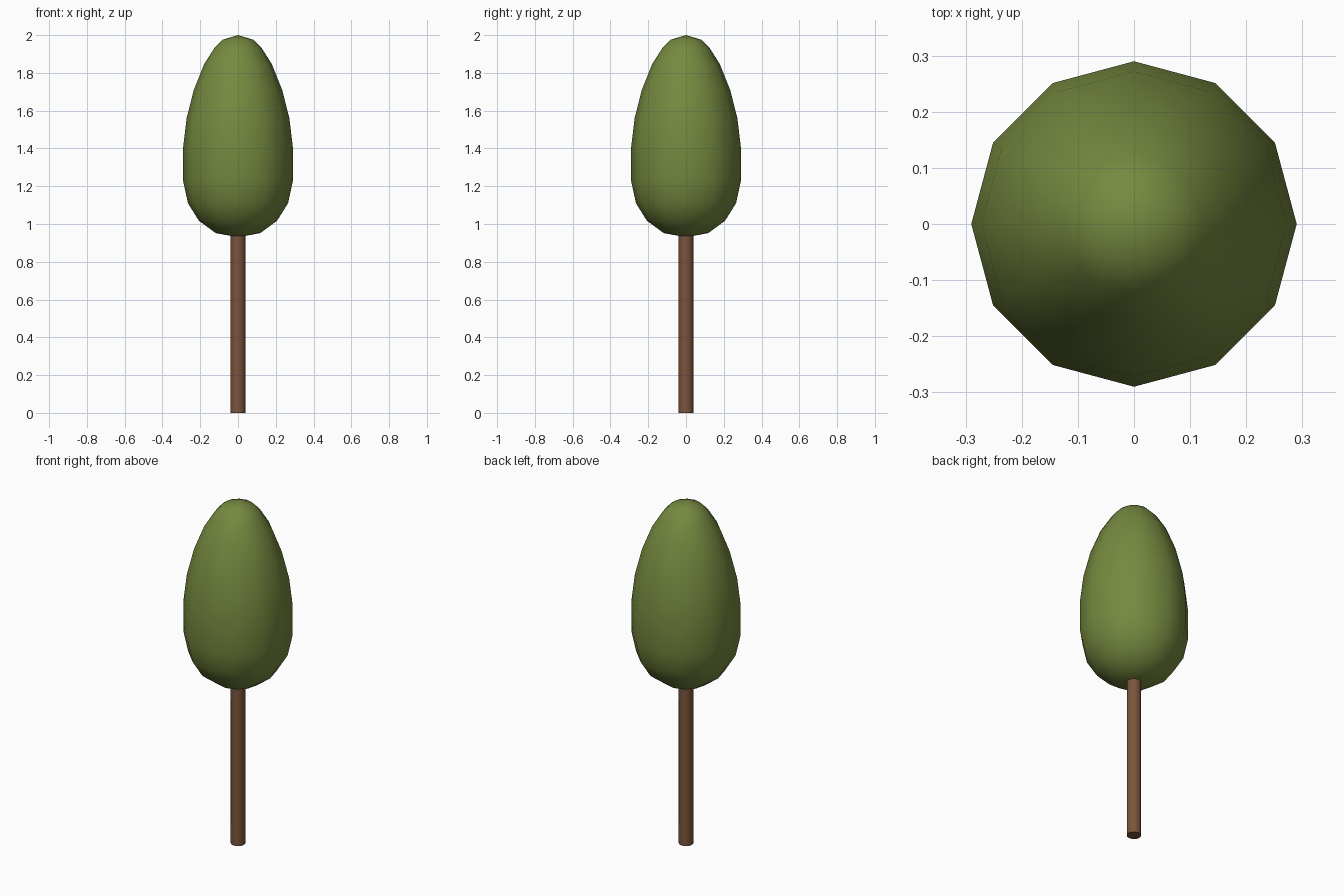
import bpy, bmesh, math

if "Cube" in bpy.data.objects:
    bpy.data.objects.remove(bpy.data.objects["Cube"])

SIDES = 12


def material(name, color):
    m = bpy.data.materials.new(name)
    m.diffuse_color = (*color, 1)
    m.use_nodes = True
    m.node_tree.nodes["Principled BSDF"].inputs["Base Color"].default_value = m.diffuse_color
    return m


def lathe(name, profile, mat):
    """Spin (radius, z) points around z; zero radius makes a pole."""
    bm = bmesh.new()
    rings = []
    for r, z in profile:
        if r == 0:
            rings.append([bm.verts.new((0, 0, z))] * SIDES)
        else:
            rings.append([bm.verts.new((r * math.cos(math.tau * i / SIDES),
                                        r * math.sin(math.tau * i / SIDES), z))
                          for i in range(SIDES)])
    for a, b in zip(rings, rings[1:]):
        for i in range(SIDES):
            j = (i + 1) % SIDES
            bm.faces.new(list(dict.fromkeys((a[i], a[j], b[j], b[i]))))
    bmesh.ops.recalc_face_normals(bm, faces=bm.faces)
    me = bpy.data.meshes.new(name)
    bm.to_mesh(me)
    bm.free()
    me.materials.append(mat)
    ob = bpy.data.objects.new(name, me)
    bpy.context.collection.objects.link(ob)
    bpy.ops.object.select_all(action='DESELECT')
    ob.select_set(True)
    bpy.context.view_layer.objects.active = ob
    bpy.ops.object.shade_smooth_by_angle(angle=math.radians(50))
    return ob


# Straight round trunk, ending just inside the crown
lathe("trunk", [(0, 0), (0.039, 0), (0.039, 0.96), (0, 0.96)],
      material("bark", (0.2, 0.09, 0.045)))

# Egg-shaped crown
lathe("crown", [(0, 0.93), (0.118, 0.952), (0.207, 1.017), (0.265, 1.11),
                (0.29, 1.225), (0.29, 1.41), (0.272, 1.56), (0.234, 1.71),
                (0.18, 1.845), (0.125, 1.932), (0.083, 1.975), (0, 2.0)],
      material("leaves", (0.18, 0.25, 0.05)))
